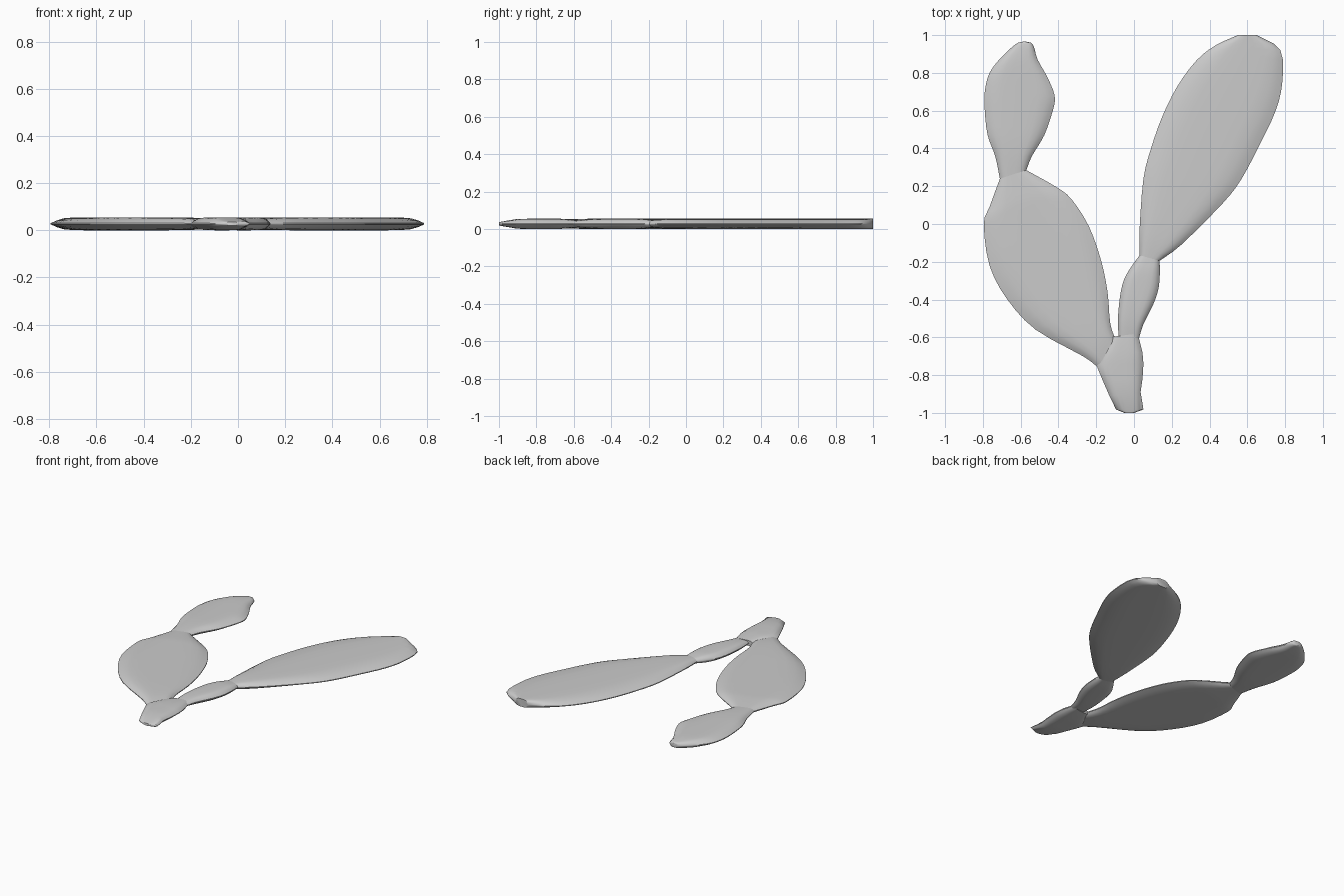
import bpy, bmesh
from mathutils import Vector

if "Cube" in bpy.data.objects:
    bpy.data.objects.remove(bpy.data.objects["Cube"])

MID = 0.0275          # height of the rim plane, also the full half thickness
# half cross-section: (position across the pad, share of the half thickness)
SECTION = [(-1, .1), (-.88, .5), (-.72, .84), (-.5, .97), (-.2, 1),
           (.2, 1), (.5, .97), (.72, .84), (.88, .5), (1, .1)]


def catmull(a, b, c, d, t):
    return 0.5 * (2 * b + (c - a) * t + (2 * a - 5 * b + 4 * c - d) * t * t
                  + (3 * b - a - 3 * c + d) * t ** 3)


def refine(rows, steps):
    out = []
    v = [Vector(r) for r in rows]
    for i in range(len(v) - 1):
        a = v[i - 1] if i else 2 * v[0] - v[1]
        d = v[i + 2] if i + 2 < len(v) else 2 * v[-1] - v[-2]
        out += [catmull(a, v[i], v[i + 1], d, k / steps) for k in range(steps)]
    return out + [v[-1]]


def pad(name, rows, steps=3, cap_start=False, cap_end=False):
    """Loft stations (left x, left y, right x, right y, fullness)."""
    bm = bmesh.new()
    rings = []
    for lx, ly, rx, ry, full in refine([Vector(r) for r in rows], steps):
        left, right = Vector((lx, ly, MID)), Vector((rx, ry, MID))
        h = MID * min(full, 1)
        pts = [(u, s) for u, s in SECTION] + [(u, -s) for u, s in reversed(SECTION)]
        rings.append([bm.verts.new(left.lerp(right, (u + 1) / 2) + Vector((0, 0, s * h)))
                      for u, s in pts])
    n = len(rings[0])
    for a, b in zip(rings, rings[1:]):
        for i in range(n):
            j = (i + 1) % n
            bm.faces.new((a[i], a[j], b[j], b[i]))
    if cap_start:
        bm.faces.new(rings[0])
    if cap_end:
        bm.faces.new(rings[-1])
    bmesh.ops.recalc_face_normals(bm, faces=bm.faces)
    # open lofts: make sure the top faces up
    top = max(bm.faces, key=lambda f: f.calc_center_median().z + abs(f.normal.z))
    if top.normal.z < 0:
        bmesh.ops.reverse_faces(bm, faces=bm.faces)
    me = bpy.data.meshes.new(name)
    bm.to_mesh(me)
    bm.free()
    ob = bpy.data.objects.new(name, me)
    bpy.context.collection.objects.link(ob)
    bpy.ops.object.select_all(action='DESELECT')
    ob.select_set(True)
    bpy.context.view_layer.objects.active = ob
    bpy.ops.object.shade_smooth_by_angle(angle=0.7)
    return ob


# Stem at the bottom, where both branches meet
pad("base_stem", [
    (-.05, -1.0, .00, -1.0, .3), (-.095, -.982, .05, -.982, .45),
    (-.13, -.91, .035, -.89, .95), (-.165, -.83, .045, -.82, 1),
    (-.20, -.745, .05, -.74, 1), (-.16, -.67, .045, -.68, 1),
    (-.115, -.597, .02, -.58, .7)], steps=1, cap_start=True, cap_end=True)

# Left branch: large pad with a small one on top
left_neck = (-.71, .24, -.57, .285, .7)
pad("left_large_pad", [
    (-.19, -.76, -.09, -.63, .6), (-.27, -.70, -.125, -.53, .9),
    (-.52, -.56, -.14, -.36, 1), (-.67, -.40, -.175, -.19, 1),
    (-.765, -.22, -.24, -.01, 1), (-.795, 0, -.33, .13, 1),
    (-.765, .09, -.41, .195, .97), left_neck], cap_start=True)
pad("left_small_pad", [
    left_neck, (-.735, .36, -.54, .36, .9), (-.775, .47, -.475, .47, 1),
    (-.79, .60, -.43, .60, 1), (-.79, .70, -.42, .68, 1),
    (-.765, .80, -.46, .78, 1), (-.70, .885, -.51, .87, .95),
    (-.625, .953, -.535, .95, .7), (-.59, .965, -.57, .965, .5)], cap_end=True)

# Right branch: narrow connecting pad and the tall pad
right_neck = (.03, -.165, .135, -.195, .7)
pad("right_small_pad", [
    (-.08, -.62, .025, -.61, .5), (-.085, -.51, .05, -.53, .85),
    (-.075, -.39, .10, -.43, 1), (-.055, -.30, .13, -.34, 1),
    (-.02, -.235, .137, -.25, .95), right_neck], cap_start=True)
pad("right_large_pad", [
    right_neck, (.03, -.02, .25, -.11, .95), (.05, .24, .47, .11, 1),
    (.09, .40, .57, .24, 1), (.15, .57, .67, .43, 1), (.23, .73, .75, .60, 1),
    (.33, .865, .785, .75, 1), (.43, .945, .775, .92, 1),
    (.55, 1.0, .65, 1.0, 1)], cap_end=True)
